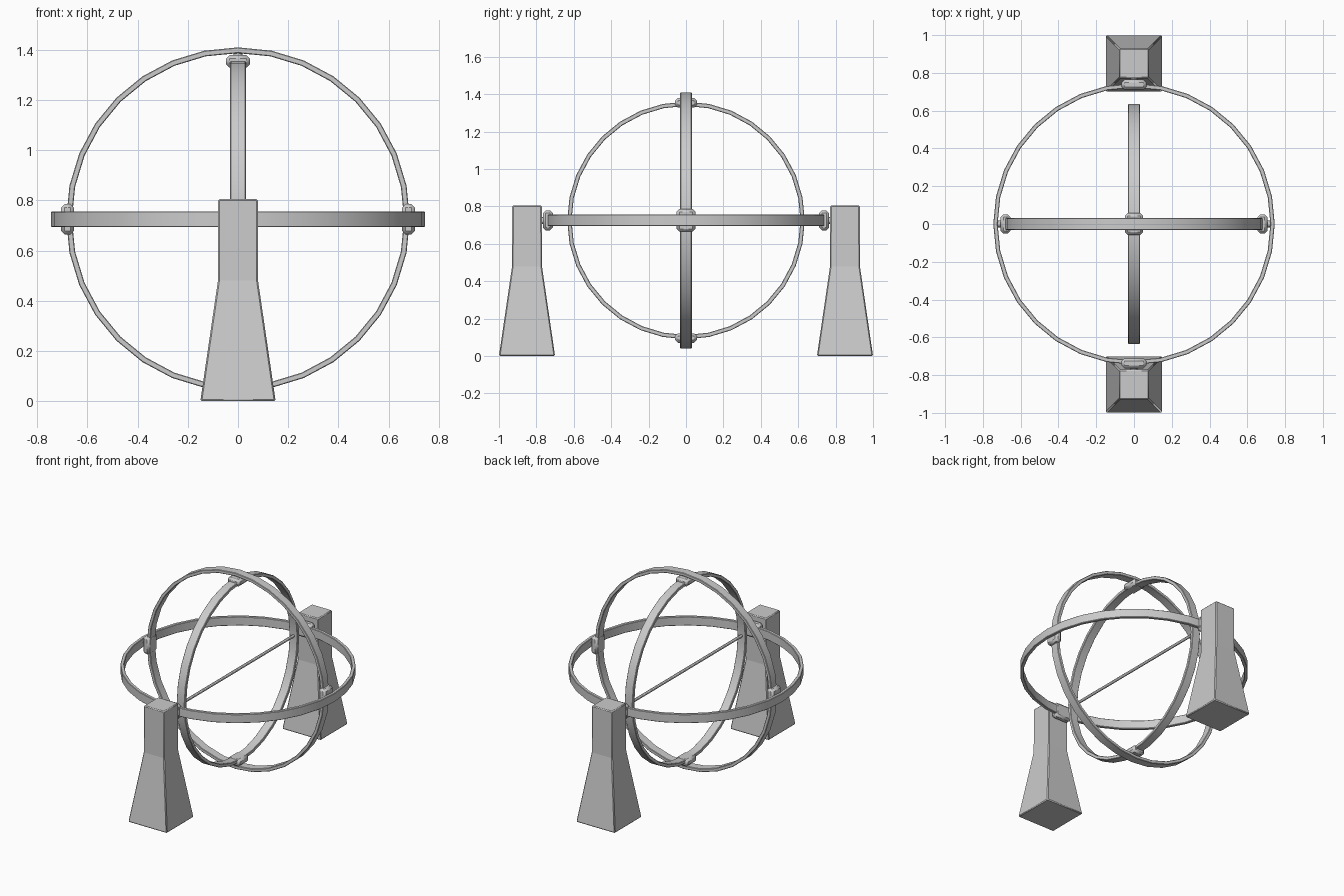
import bpy, bmesh
from math import sin, cos, pi
from mathutils import Matrix, Vector

if "Cube" in bpy.data.objects:
    bpy.data.objects.remove(bpy.data.objects["Cube"])

CZ = 0.725  # height of the common centre of the rings
X90 = Matrix.Rotation(pi / 2, 4, 'X')
Y90 = Matrix.Rotation(pi / 2, 4, 'Y')
Z90 = Matrix.Rotation(pi / 2, 4, 'Z')
I = Matrix.Identity(4)


def finish(name, bm, mat=I, centre=(0, 0, CZ), bevel=0.0, angle=30):
    bm.transform(Matrix.Translation(centre) @ mat)
    bmesh.ops.recalc_face_normals(bm, faces=bm.faces)
    me = bpy.data.meshes.new(name)
    bm.to_mesh(me)
    bm.free()
    ob = bpy.data.objects.new(name, me)
    bpy.context.collection.objects.link(ob)
    if bevel:
        m = ob.modifiers.new("bevel", 'BEVEL')
        m.width, m.segments, m.limit_method = bevel, 1, 'ANGLE'
    bpy.context.view_layer.objects.active = ob
    ob.select_set(True)
    bpy.ops.object.shade_smooth_by_angle(angle=angle * pi / 180)
    ob.select_set(False)
    return ob


def lathe(name, profile, mat, n=32):
    """Sweep a closed (radius, height) profile round the local z axis."""
    bm = bmesh.new()
    loops = [[bm.verts.new((r * cos(2 * pi * i / n), r * sin(2 * pi * i / n), h))
              for r, h in profile] for i in range(n)]
    k = len(profile)
    for i in range(n):
        a, b = loops[i], loops[(i + 1) % n]
        for j in range(k):
            bm.faces.new((a[j], b[j], b[(j + 1) % k], a[(j + 1) % k]))
    return finish(name, bm, mat)


def ring(name, radius, mat):
    w, t, c = 0.031, 0.023, 0.003
    q = radius - t
    lathe(name, [(radius, -w + c), (radius, w - c), (radius - c, w), (q + c, w),
                 (q, w - c), (q, -w + c), (q + c, -w), (radius - c, -w)], mat)


def rod(name, a, b, r, n=12):
    a, b = Vector(a), Vector(b)
    d = b - a
    bm = bmesh.new()
    bmesh.ops.create_cone(bm, cap_ends=True, segments=n, radius1=r, radius2=r, depth=d.length)
    finish(name, bm, d.to_track_quat('Z', 'Y').to_matrix().to_4x4(), (a + b) / 2)


def collar(name, loc, size):
    bm = bmesh.new()
    bmesh.ops.create_cube(bm, size=1)
    bmesh.ops.scale(bm, vec=size, verts=bm.verts)
    finish(name, bm, I, loc, bevel=0.014)


# three nested rings
ring("outer_ring", 0.745, I)
ring("middle_ring", 0.685, X90)
ring("inner_ring", 0.635, Y90)

# central axle across the inner ring
rod("axle", (0, -0.62, CZ), (0, 0.62, CZ), 0.01)

for s, tag in ((-1, "a"), (1, "b")):
    # collars clasping each ring, with pivot pins reaching outward
    collar("outer_collar_" + tag, (0, s * 0.738, CZ), (0.13, 0.052, 0.105))
    rod("outer_pin_" + tag, (0, s * 0.74, CZ), (0, s * 0.79, CZ), 0.018)
    collar("middle_collar_" + tag, (s * 0.68, 0, CZ), (0.052, 0.1, 0.12))
    rod("middle_pin_" + tag, (s * 0.68, 0, CZ), (s * 0.73, 0, CZ), 0.018)
    collar("inner_collar_" + tag, (0, 0, CZ + s * 0.629), (0.095, 0.115, 0.05))
    rod("inner_pin_" + tag, (0, 0, CZ + s * 0.63), (0, 0, CZ + s * 0.67), 0.018)

    # flared support pillar
    bm = bmesh.new()
    levels = [[bm.verts.new((x * h, y * h, z)) for x, y in ((-1, -1), (1, -1), (1, 1), (-1, 1))]
              for h, z in ((0.15, 0), (0.08, 0.48), (0.079, 0.805))]
    bm.faces.new(levels[0])
    bm.faces.new(levels[-1])
    for lo, hi in zip(levels, levels[1:]):
        for i in range(4):
            j = (i + 1) % 4
            bm.faces.new((lo[i], lo[j], hi[j], hi[i]))
    finish("pillar_" + tag, bm, I, (0, s * 0.85, 0), bevel=0.006, angle=8)
